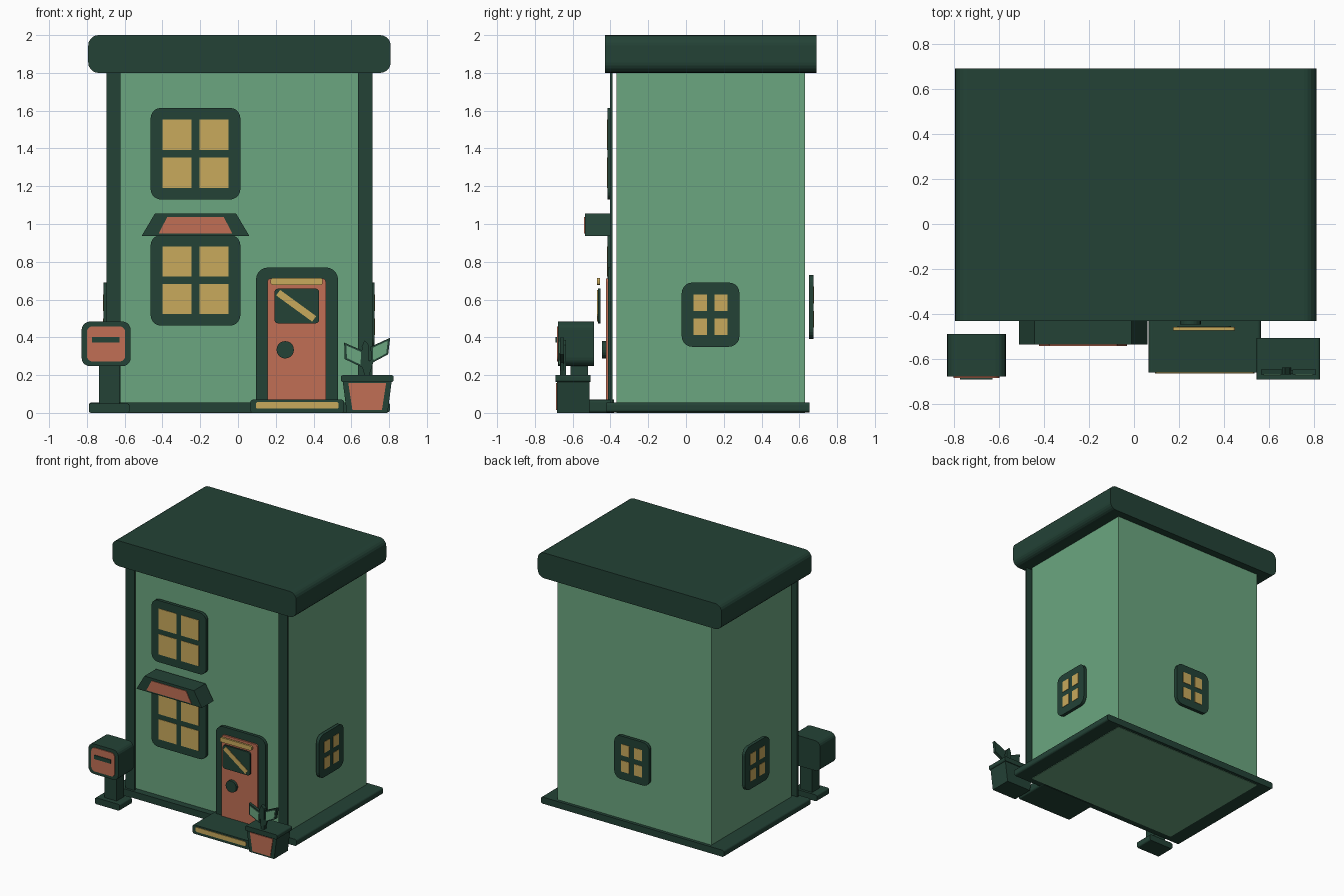
import bpy, bmesh, math
from mathutils import Matrix, Vector

cube = bpy.data.objects.get("Cube")
if cube:
    bpy.data.objects.remove(cube, do_unlink=True)


def material(name, rgb):
    """Flat material from display-space 0-255 values."""
    lin = [((c / 255 + 0.055) / 1.055) ** 2.4 for c in rgb] + [1]
    m = bpy.data.materials.new(name)
    m.use_nodes = True
    m.diffuse_color = lin
    m.node_tree.nodes["Principled BSDF"].inputs["Base Color"].default_value = lin
    return m


DARK = material("dark_green", (35, 66, 54))
GREEN = material("wall_green", (107, 166, 128))
GOLD = material("warm_yellow", (201, 170, 92))
CLAY = material("terracotta", (193, 111, 85))


def slab(name, pts, y0, y1, mat, matrix=None):
    """Extrude an x-z outline from y0 (front) to y1 (back)."""
    bm = bmesh.new()
    face = bm.faces.new([bm.verts.new((x, y0, z)) for x, z in pts])
    ext = bmesh.ops.extrude_face_region(bm, geom=[face])
    moved = [v for v in ext["geom"] if isinstance(v, bmesh.types.BMVert)]
    bmesh.ops.translate(bm, verts=moved, vec=(0, y1 - y0, 0))
    bmesh.ops.recalc_face_normals(bm, faces=bm.faces)
    if matrix:
        bm.transform(matrix)
    mesh = bpy.data.meshes.new(name)
    bm.to_mesh(mesh)
    bm.free()
    mesh.materials.append(mat)
    obj = bpy.data.objects.new(name, mesh)
    bpy.context.collection.objects.link(obj)
    return obj


def rect(x0, x1, z0, z1, top=0, bottom=None, steps=5):
    """Rectangle outline with optional rounded top and bottom corners."""
    bottom = top if bottom is None else bottom
    pts = []
    for i, (sx, sz) in enumerate([(1, 1), (-1, 1), (-1, -1), (1, -1)]):
        r = top if sz > 0 else bottom
        cx = x1 - r if sx > 0 else x0 + r
        cz = z1 - r if sz > 0 else z0 + r
        for k in range(steps + 1 if r else 1):
            a = math.pi / 2 * (i + k / steps)
            pts.append((cx + r * math.cos(a), cz + r * math.sin(a)))
    return pts


def taper(cx, half_low, half_high, z0, z1):
    return [(cx - half_low, z0), (cx + half_low, z0),
            (cx + half_high, z1), (cx - half_high, z1)]


def window(name, width, height, location, turn=0):
    """Rounded frame with four panes, facing -y before turning."""
    m = Matrix.Translation(location) @ Matrix.Rotation(math.radians(turn), 4, "Z")
    w, h, margin, bar = width / 2, height / 2, 0.062, 0.02
    slab(name + "_frame", rect(-w, w, -h, h, 0.055), 0, 0.025, DARK, m)
    for sx, side in ((-1, "right"), (1, "left")):
        for sz, level in ((-1, "lower"), (1, "upper")):
            xs = sorted((sx * bar, sx * (w - margin)))
            zs = sorted((sz * bar, sz * (h - margin)))
            slab(f"{name}_pane_{level}_{side}", rect(*xs, *zs), -0.003, 0.004, GOLD, m)


# House shell
slab("walls", rect(-0.662, 0.678, 0, 1.82), -0.368, 0.63, GREEN)
slab("base", rect(-0.79, 0.805, 0.003, 0.055, 0.015), -0.42, 0.655, DARK)
slab("roof", rect(-0.793, 0.808, 1.8, 2.0, 0.055), -0.43, 0.69, DARK)
slab("right_corner_board", rect(-0.697, -0.622, 0.05, 1.81), -0.402, -0.388, DARK)
slab("left_corner_board", rect(0.634, 0.712, 0.05, 1.81), -0.402, -0.388, DARK)

# Windows on all four sides
window("upper_window", 0.475, 0.485, (-0.225, -0.415, 1.372))
window("lower_window", 0.475, 0.48, (-0.225, -0.415, 0.702))
window("left_window", 0.305, 0.34, (0.722, 0.13, 0.52), 90)
window("right_window", 0.305, 0.34, (-0.712, 0.13, 0.52), -90)
window("back_window", 0.305, 0.34, (0.0, 0.675, 0.56), 180)

# Awning
slab("awning", taper(-0.225, 0.285, 0.215, 0.937, 1.055), -0.535, -0.39, DARK)
slab("awning_panel", taper(-0.225, 0.195, 0.15, 0.95, 1.036), -0.54, -0.532, CLAY)

# Door
slab("door_frame", rect(0.095, 0.53, 0.05, 0.77, 0.065, 0), -0.412, -0.388, DARK)
slab("door", rect(0.155, 0.465, 0.06, 0.712, 0.02, 0), -0.424, -0.405, CLAY)
slab("door_lintel", rect(0.172, 0.448, 0.678, 0.714, 0.012), -0.472, -0.456, GOLD)
slab("door_glass", rect(0.193, 0.43, 0.474, 0.658, 0.02), -0.467, -0.452, DARK)
glint = Matrix.Translation((0.308, 0, 0.567)) @ Matrix.Rotation(math.radians(36), 4, "Y")
slab("door_glint", rect(-0.118, 0.118, -0.018, 0.018), -0.471, -0.465, GOLD, glint)
knob = [(0.25 + 0.046 * math.cos(i * math.pi / 10),
         0.334 + 0.046 * math.sin(i * math.pi / 10)) for i in range(20)]
slab("door_knob", knob, -0.445, -0.42, DARK)

# Door step
slab("step", rect(0.065, 0.562, 0, 0.07, 0.015), -0.658, -0.38, DARK)
slab("step_front", rect(0.094, 0.533, 0.022, 0.058, 0.012), -0.663, -0.655, GOLD)

# Mailbox
slab("mailbox_foot", rect(-0.79, -0.575, 0, 0.05, 0.012), -0.65, -0.5, DARK)
slab("mailbox_post", rect(-0.735, -0.628, 0.04, 0.27), -0.612, -0.52, DARK)
slab("mailbox", rect(-0.828, -0.568, 0.247, 0.484, 0.045), -0.677, -0.487, DARK)
slab("mailbox_front", rect(-0.8, -0.597, 0.272, 0.458, 0.03), -0.683, -0.675, CLAY)
slab("mailbox_slot", rect(-0.772, -0.627, 0.373, 0.403), -0.69, -0.681, DARK)

# Plant pot
slab("pot", taper(0.684, 0.108, 0.13, 0, 0.17), -0.682, -0.512, DARK)
slab("pot_front", taper(0.684, 0.078, 0.1, 0.014, 0.157), -0.687, -0.68, CLAY)
slab("pot_rim", rect(0.544, 0.824, 0.163, 0.2, 0.012), -0.69, -0.505, DARK)

# Plant: upright stem and two bordered leaves on short stalks
slab("plant_stem", [(0.67, 0.19), (0.695, 0.19), (0.692, 0.36), (0.67, 0.385), (0.655, 0.35)],
     -0.668, -0.636, DARK)
leaves = {
    "right": [(0.562, 0.372), (0.565, 0.285), (0.66, 0.24), (0.664, 0.328)],
    "left": [(0.702, 0.35), (0.705, 0.262), (0.795, 0.31), (0.806, 0.398)],
}
for side, pts in leaves.items():
    centre = sum((Vector(p) for p in pts), Vector((0, 0))) / len(pts)
    inner = [centre.lerp(Vector(p), 0.76) for p in pts]
    slab(side + "_leaf", pts, -0.668, -0.645, DARK)
    slab(side + "_leaf_face", inner, -0.672, -0.666, GREEN)
    near = 0.66 if side == "right" else 0.708
    slab(side + "_stalk", [(0.672, 0.19), (0.692, 0.19), (near + 0.012, 0.28), (near - 0.012, 0.28)],
         -0.665, -0.648, DARK)
